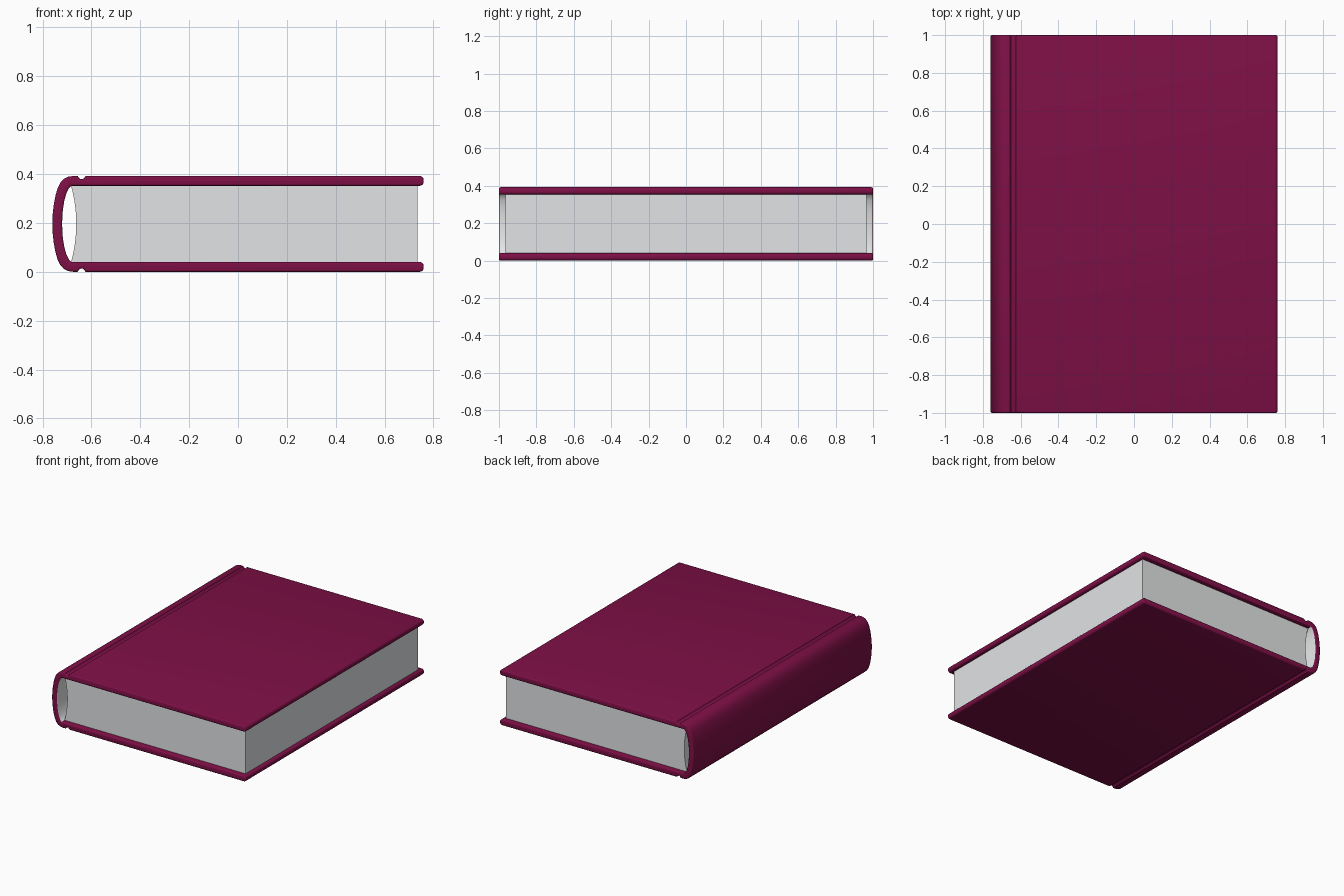
import bpy, bmesh, math

if "Cube" in bpy.data.objects:
    bpy.data.objects.remove(bpy.data.objects["Cube"])

H = 0.392          # total thickness of the book
MID = H / 2


def material(name, rgb):
    m = bpy.data.materials.new(name)
    m.diffuse_color = (*rgb, 1.0)
    m.use_nodes = True
    m.node_tree.nodes["Principled BSDF"].inputs["Base Color"].default_value = m.diffuse_color
    return m


maroon = material("maroon_cloth", (0.21, 0.005, 0.062))
paper = material("grey_paper", (0.76, 0.77, 0.78))


def extrude_profile(name, points, half_length, mats, bevel=0.0):
    """Extrude an (x, z) outline along y, optionally rounding the end rims."""
    bm = bmesh.new()
    face = bm.faces.new([bm.verts.new((x, -half_length, z)) for x, z in points])
    out = bmesh.ops.extrude_face_region(bm, geom=[face])
    verts = [g for g in out["geom"] if isinstance(g, bmesh.types.BMVert)]
    bmesh.ops.translate(bm, verts=verts, vec=(0, 2 * half_length, 0))
    bmesh.ops.recalc_face_normals(bm, faces=bm.faces)
    if bevel:
        rims = [e for e in bm.edges
                if abs(e.verts[0].co.y - e.verts[1].co.y) < 1e-6]
        bmesh.ops.bevel(bm, geom=rims, offset=bevel, segments=3, profile=0.5,
                        affect='EDGES', clamp_overlap=False)
        bmesh.ops.recalc_face_normals(bm, faces=bm.faces)
    mesh = bpy.data.meshes.new(name)
    bm.to_mesh(mesh)
    bm.free()
    for m in mats:
        mesh.materials.append(m)
    obj = bpy.data.objects.new(name, mesh)
    bpy.context.collection.objects.link(obj)
    return obj


def mirrored(half):
    """Reflect the points about mid thickness, skipping those on the mid line."""
    return [(x, H - z) for x, z in reversed(half) if abs(z - MID) > 1e-6]


# Cover: top half of the outer outline from spine to fore edge, with hinge groove
spine_outer = [(-0.76, MID), (-0.7585, 0.235), (-0.754, 0.275), (-0.747, 0.312),
               (-0.738, 0.343), (-0.727, 0.365), (-0.712, 0.381), (-0.695, 0.389),
               (-0.675, H), (-0.656, H)]
groove = [(-0.651, 0.384), (-0.644, 0.379), (-0.636, 0.379), (-0.629, 0.384),
          (-0.624, H)]
fore_edge = []
for cz, a0 in ((H - 0.016, 90), (0.352 + 0.016, 0)):
    for i in range(6):
        a = math.radians(a0 - 18 * i)
        fore_edge.append((0.744 + 0.016 * math.cos(a), cz + 0.016 * math.sin(a)))
spine_inner = [(-0.682, 0.352), (-0.692, 0.342), (-0.702, 0.322), (-0.711, 0.290),
               (-0.717, 0.252), (-0.72, MID)]
top_half = spine_outer + groove + fore_edge + spine_inner
# both ends lie on the mid line, so the mirrored half closes the loop
cover = extrude_profile("cover", top_half + mirrored(top_half), 1.0,
                        [maroon, paper], bevel=0.008)

# Paper lining on the hollow side of the spine
for p in cover.data.polygons:
    if p.center.x < -0.682 and p.normal.x > 0.1 and abs(p.normal.y) < 0.3:
        p.material_index = 1

bpy.ops.object.select_all(action='DESELECT')
cover.select_set(True)
bpy.context.view_layer.objects.active = cover
bpy.ops.object.shade_smooth_by_angle(angle=math.radians(35))

# Page block with a hollowed back
depth = MID - 0.04
back = [(-0.662 - 0.021 * (i / 8) ** 2, MID + depth * i / 8) for i in range(9)]
outline = back + [(0.735, 0.352), (0.735, 0.04)] + mirrored(back)
pages = extrude_profile("page_block", outline, 0.965, [paper])
bpy.ops.object.select_all(action='DESELECT')
pages.select_set(True)
bpy.context.view_layer.objects.active = pages
bpy.ops.object.shade_smooth_by_angle(angle=math.radians(30))
